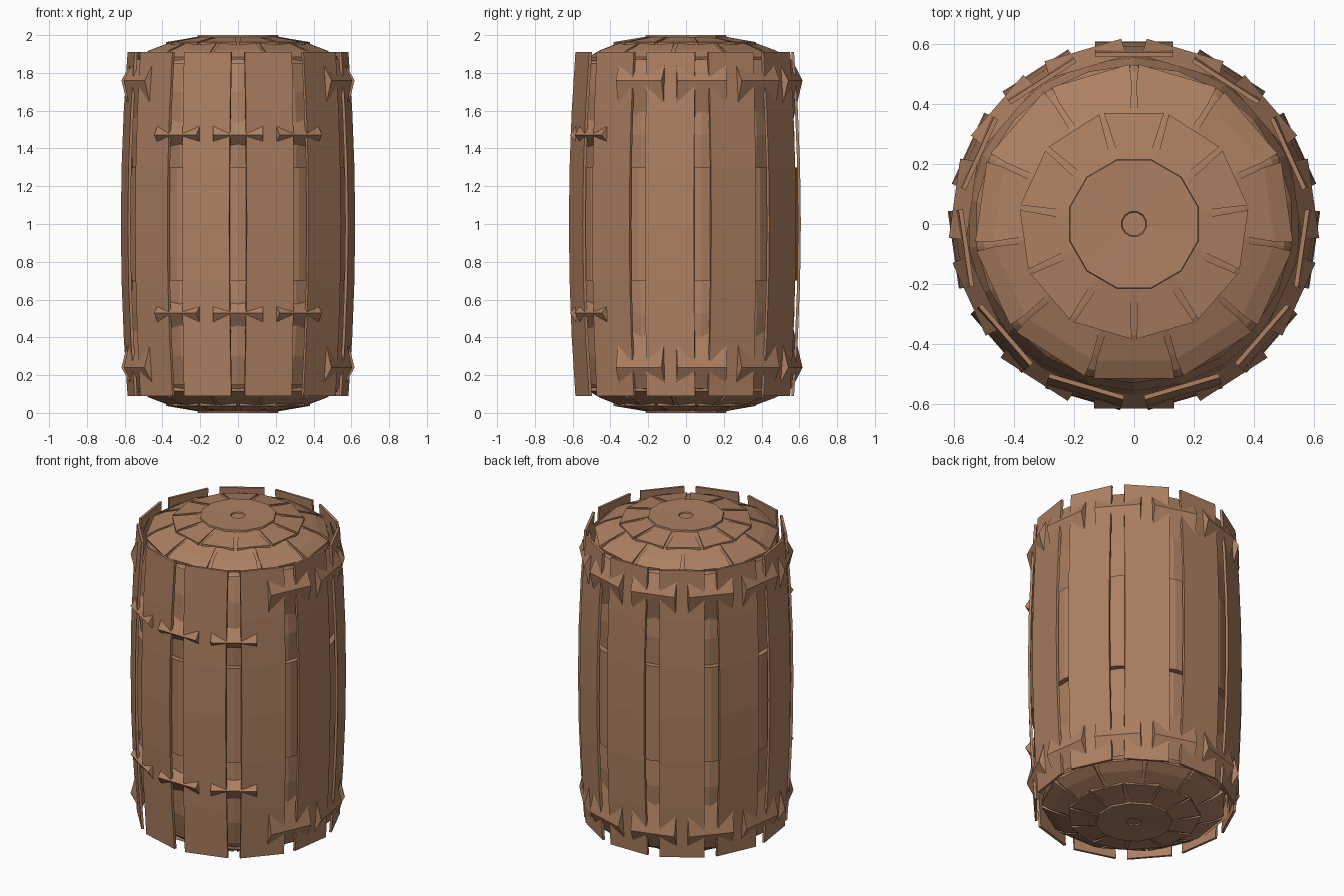
import bpy, bmesh, math
from mathutils import Vector

if "Cube" in bpy.data.objects:
    bpy.data.objects.remove(bpy.data.objects["Cube"])

N = 11                       # staves round the barrel
STEP = 2 * math.pi / N

wood = bpy.data.materials.new("brown wood")
wood.diffuse_color = (0.42, 0.215, 0.12, 1)
wood.use_nodes = True
wood.node_tree.nodes["Principled BSDF"].inputs["Base Color"].default_value = wood.diffuse_color


def finish(bm, name):
    bmesh.ops.recalc_face_normals(bm, faces=bm.faces)
    me = bpy.data.meshes.new(name)
    bm.to_mesh(me)
    bm.free()
    me.materials.append(wood)
    ob = bpy.data.objects.new(name, me)
    bpy.context.collection.objects.link(ob)
    return ob


def place(angle, r, t, z):
    """Point at distance r along the outward direction, t sideways; angle 0 is the front."""
    s, c = math.sin(angle), math.cos(angle)
    return Vector((r * s + t * c, -r * c + t * s, z))


def prism(bm, angle, section):
    """Board from a closed list of (r, half width, z) points, swept across its width."""
    left = [bm.verts.new(place(angle, r, -w, z)) for r, w, z in section]
    right = [bm.verts.new(place(angle, r, w, z)) for r, w, z in section]
    n = len(section)
    for i in range(n):
        j = (i + 1) % n
        bm.faces.new((left[i], left[j], right[j], right[i]))
    bm.faces.new(left)
    bm.faces.new(right[::-1])


def lathe(name, profile, sides, turn=0.0):
    bm = bmesh.new()
    rings = [[bm.verts.new(place(turn + 2 * math.pi * k / sides, r, 0, z))
              for k in range(sides)] for r, z in profile]
    for a, b in zip(rings, rings[1:]):
        for k in range(sides):
            m = (k + 1) % sides
            bm.faces.new((a[k], a[m], b[m], b[k]))
    bm.faces.new(rings[0])
    bm.faces.new(rings[-1])
    return finish(bm, name)


# bowed flat staves
def bow(z):
    return 0.608 - 0.036 * ((z - 1) / 0.91) ** 2

bm = bmesh.new()
heights = [0.09, 0.4, 0.7, 1.0, 1.3, 1.6, 1.91]
for k in range(N):
    outer = [(bow(z), 0.13, z) for z in heights]
    inner = [(bow(z) - 0.015, 0.13, z) for z in reversed(heights)]
    prism(bm, (k + 0.5) * STEP, outer + inner)
finish(bm, "staves")

# inner barrel seen through the gaps, raised in the middle
half = [(0.42, 0.09), (0.51, 0.13), (0.555, 0.3), (0.575, 0.53), (0.565, 0.7), (0.598, 0.7)]
body = half + [(r, 2 - z) for r, z in reversed(half)]
lathe("inner_barrel", body, 2 * N)

# hoop pieces bridging each gap; the front three sit nearer the middle
bm = bmesh.new()
for k in range(N):
    front = k in (0, 1, N - 1)
    for side in (-1, 1):
        if front:
            sec = [(0.56, 0.41), (0.615, 0.47), (0.56, 0.55)]
        else:
            sec = [(0.555, 0.56), (0.604, 0.76), (0.545, 0.87)]
        prism(bm, k * STEP, [(r, 0.133, 1 + side * h) for r, h in sec])
finish(bm, "hoop_pieces")

# domed ends: solid dome, overlapping boards and a centre disc with a small dent
for label, side in (("top", 1), ("bottom", -1)):
    def zz(h):
        return 1 + side * h
    lathe(label + "_dome", [(0.53, zz(0.85)), (0.505, zz(0.885)), (0.455, zz(0.915)),
                            (0.37, zz(0.955)), (0.21, zz(0.99))], 2 * N)
    bm = bmesh.new()
    for k in range(N):
        prism(bm, (k + 0.5) * STEP,
              [(0.20, 0.045, zz(0.993)), (0.37, 0.10, zz(0.963)),
               (0.37, 0.10, zz(0.94)), (0.20, 0.045, zz(0.97))])
        prism(bm, k * STEP,
              [(0.36, 0.095, zz(0.957)), (0.455, 0.125, zz(0.92)), (0.515, 0.135, zz(0.885)),
               (0.51, 0.135, zz(0.865)), (0.36, 0.095, zz(0.935))])
    finish(bm, label + "_dome_boards")
    lathe(label + "_disc", [(0.225, zz(0.975)), (0.22, zz(1.0)), (0.043, zz(0.997)),
                            (0.035, zz(0.98))], 12, math.pi / 12)
